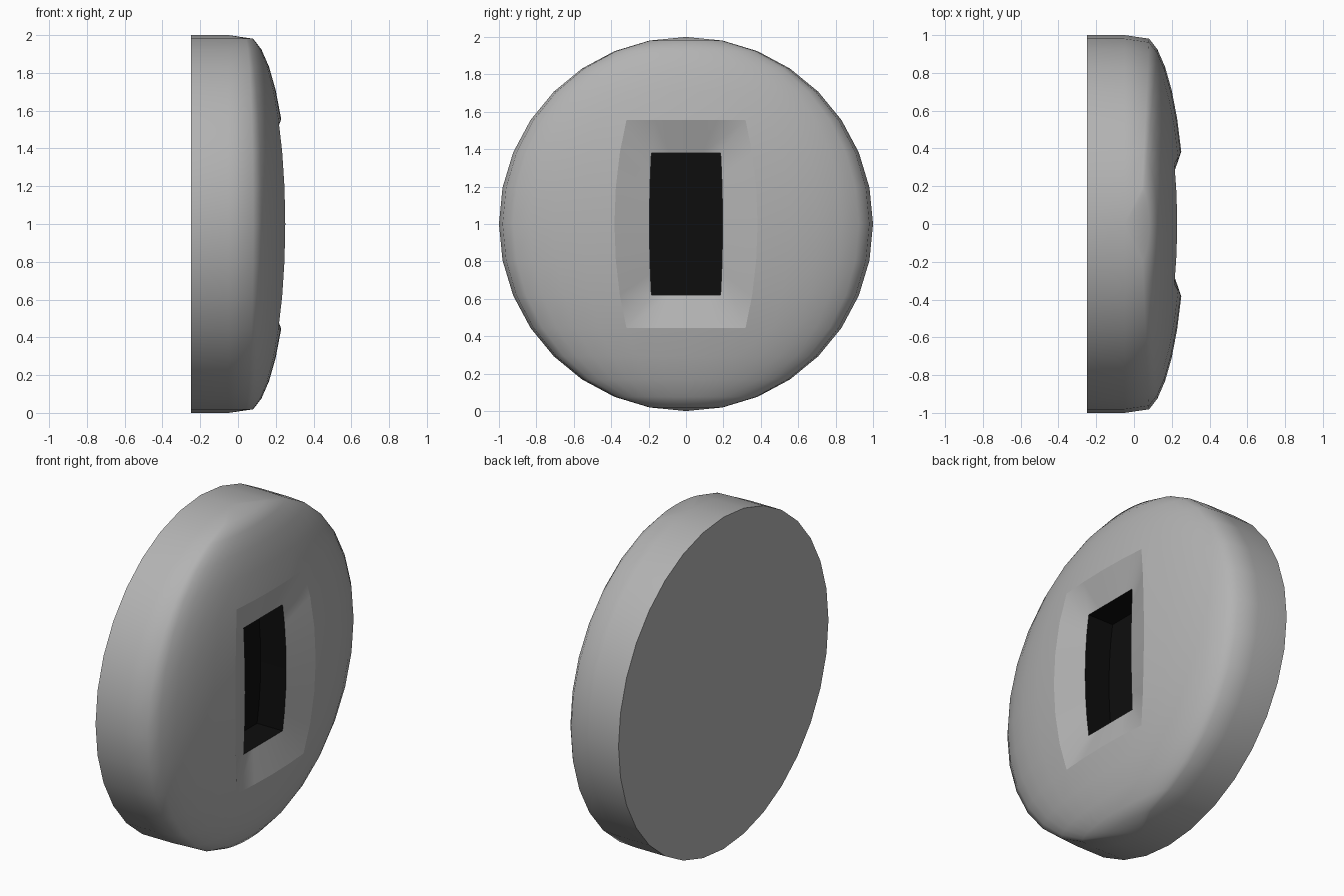
import bpy, bmesh, math

if "Cube" in bpy.data.objects:
    bpy.data.objects.remove(bpy.data.objects["Cube"])

def material(name, rgb):
    m = bpy.data.materials.new(name)
    m.diffuse_color = (*rgb, 1)
    m.use_nodes = True
    m.node_tree.nodes["Principled BSDF"].inputs["Base Color"].default_value = m.diffuse_color
    return m

bm = bmesh.new()
STEP = math.pi / 16
RIM_X, BACK_X = -0.05, -0.25

# domed front: latitude/longitude grid with poles at top and bottom
grid = {}
for i in range(-8, 9):
    for j in range(-8, 9):
        lat, lon = i * STEP, j * STEP
        if abs(i) == 8:
            if j > -8:
                grid[i, j] = grid[i, -8]
                continue
            co = (RIM_X, 0, 1 + math.copysign(1, i))
        else:
            front = math.cos(lat) * math.cos(lon)
            x = RIM_X if abs(j) == 8 else 0.035 + 0.233 * front
            co = (x, math.cos(lat) * math.sin(lon), 1 + math.sin(lat))
        grid[i, j] = bm.verts.new(co)

def face(verts, mat=0):
    unique = list(dict.fromkeys(verts))
    f = bm.faces.new(unique)
    f.material_index = mat
    f.smooth = True
    return f

for i in range(-8, 8):
    for j in range(-8, 8):
        if not (-3 <= i < 3 and -2 <= j < 2):   # leave the slot opening
            face([grid[i, j], grid[i, j + 1], grid[i + 1, j + 1], grid[i + 1, j]])

# straight side wall and flat back
rim = [grid[i, 8] for i in range(-8, 9)] + [grid[i, -8] for i in range(7, -8, -1)]
back = [bm.verts.new((BACK_X, v.co.y, v.co.z)) for v in rim]
n = len(rim)
for k in range(n):
    face([rim[k], back[k], back[(k + 1) % n], rim[(k + 1) % n]])
face(back[::-1])

# sloped recess leading to a deep dark slot
keys = ([(-3, j) for j in range(-2, 2)] + [(i, 2) for i in range(-3, 3)]
        + [(3, j) for j in range(2, -2, -1)] + [(i, -2) for i in range(3, -3, -1)])
outer = [grid[k] for k in keys]
inner, floor = [], []
for (i, j), v in zip(keys, outer):
    z = (v.co.z - 1) * 0.685
    y = j / 2 * (0.195 - 0.01 * (i / 3) ** 2)
    x = 0.185 - 0.12 * z * z
    inner.append(bm.verts.new((x, y, 1 + z)))
    floor.append(bm.verts.new((x - 0.17, y, 1 + z)))
n = len(outer)
for k in range(n):
    m = (k + 1) % n
    face([outer[k], outer[m], inner[m], inner[k]])
    face([inner[k], inner[m], floor[m], floor[k]], 1)
face(floor, 1)

# crisp recess border, back edge and slot edges
bm.normal_update()
bm.edges.ensure_lookup_table()
border = set(outer)
for e in bm.edges:
    on_border = e.verts[0] in border and e.verts[1] in border
    if on_border or e.calc_face_angle(0) > math.radians(45):
        e.smooth = False

mesh = bpy.data.meshes.new("slotted_disc")
bm.to_mesh(mesh)
bm.free()
mesh.materials.append(material("grey", (0.45, 0.45, 0.45)))
mesh.materials.append(material("black", (0.004, 0.004, 0.004)))
bpy.context.collection.objects.link(bpy.data.objects.new("slotted_disc", mesh))
